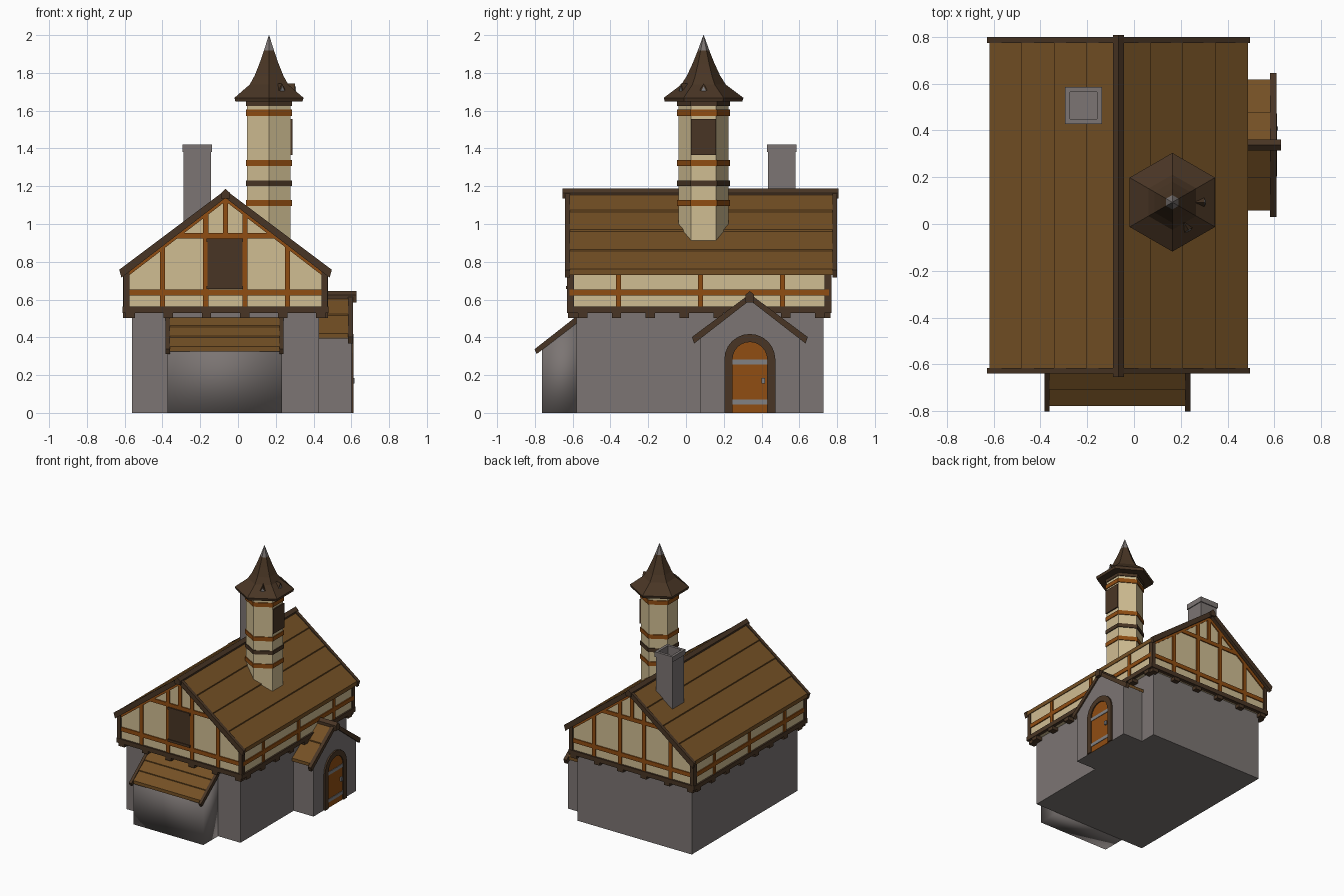
import bpy, bmesh, math

if "Cube" in bpy.data.objects:
    bpy.data.objects.remove(bpy.data.objects["Cube"])

def material(name, r, g, b):
    m = bpy.data.materials.new(name)
    m.diffuse_color = (r, g, b, 1)
    m.use_nodes = True
    m.node_tree.nodes["Principled BSDF"].inputs["Base Color"].default_value = m.diffuse_color
    return m

STONE = material("stone grey", 0.20, 0.178, 0.172)
CREAM = material("cream plaster", 0.63, 0.51, 0.29)
TIMBER = material("orange timber", 0.28, 0.075, 0.006)
DARK = material("dark wood", 0.066, 0.036, 0.018)
ROOF = material("brown shingle", 0.175, 0.08, 0.018)
METAL = material("iron grey", 0.22, 0.22, 0.23)

def finish(name, verts, faces, mat):
    me = bpy.data.meshes.new(name)
    me.from_pydata(verts, [], faces)
    bm = bmesh.new()
    bm.from_mesh(me)
    bmesh.ops.remove_doubles(bm, verts=bm.verts, dist=1e-5)
    bmesh.ops.recalc_face_normals(bm, faces=bm.faces)
    bm.to_mesh(me)
    bm.free()
    me.materials.append(mat)
    ob = bpy.data.objects.new(name, me)
    bpy.context.collection.objects.link(ob)
    return ob

def prism(name, pts, axis, a, b, mat):
    """Extrude a 2D outline along x (points are y,z) or along y (points are x,z)."""
    put = (lambda p, t: (t, p[0], p[1])) if axis == "x" else (lambda p, t: (p[0], t, p[1]))
    n = len(pts)
    verts = [put(p, a) for p in pts] + [put(p, b) for p in pts]
    faces = [list(range(n)), list(range(n, 2 * n))]
    faces += [[i, (i + 1) % n, n + (i + 1) % n, n + i] for i in range(n)]
    return finish(name, verts, faces, mat)

def box(name, x0, x1, y0, y1, z0, z1, mat):
    return prism(name, [(x0, z0), (x1, z0), (x1, z1), (x0, z1)], "y", y0, y1, mat)

def lathe(name, cx, cy, profile, n, turn, mat):
    verts, faces = [], []
    for r, z in profile:
        for k in range(n):
            a = turn + 2 * math.pi * k / n
            verts.append((cx + max(r, 1e-7) * math.cos(a), cy + max(r, 1e-7) * math.sin(a), z))
    for j in range(len(profile) - 1):
        for k in range(n):
            k2 = (k + 1) % n
            faces.append([j * n + k, j * n + k2, j * n + n + k2, j * n + n + k])
    me = finish(name, verts, faces, mat)
    bm = bmesh.new()
    bm.from_mesh(me.data)
    bmesh.ops.dissolve_degenerate(bm, edges=bm.edges, dist=1e-5)
    bmesh.ops.holes_fill(bm, edges=bm.edges)
    bmesh.ops.recalc_face_normals(bm, faces=bm.faces)
    bm.to_mesh(me.data)
    bm.free()
    return me

def chevron(c, half, top, s, th):
    e = top - s * half
    return [(c - half, e), (c, top), (c + half, e),
            (c + half - 0.012, e - th), (c, top - th), (c - half + 0.012, e - th)]

def courses(half, top, s, n, step):
    """Stepped slope outline from ridge (d=0) outward."""
    out = []
    for i in range(n):
        d0, d1 = half * i / n, half * (i + 1) / n
        out += [(d0, top - s * d0 - step), (d1, top - s * d1)]
    return out

def gable_roof(name, c, half, top, s, n, th, axis, a, b, mat):
    r = courses(half, top, s, n, 0.009)
    pts = [(c - d, z) for d, z in reversed(r)] + [(c + d, z) for d, z in r[1:]]
    e = top - s * half - th
    pts += [(c + half, e), (c, top - th), (c - half, e)]
    prism(name, pts, axis, a, b, mat)

# Stone ground floor
box("stone_base", -0.56, 0.428, -0.58, 0.728, 0, 0.54, STONE)

# Plastered upper storey with gables
RX, RT, RS = -0.066, 1.18, 0.75          # ridge x, roof top, roof slope
under = lambda x: RT - 0.036 - RS * abs(x - RX)
X0, X1, Y0, Y1 = -0.60, 0.468, -0.617, 0.757
prism("upper_storey", [(X0, 0.53), (X1, 0.53), (X1, under(X1)), (RX, under(RX)), (X0, under(X0))],
      "y", Y0, Y1, CREAM)

# Half-timbering on front and back gables
P = 0.008
for side, ya, yb in (("front", Y0 - P, Y0 + 0.01), ("back", Y1 - 0.01, Y1 + P)):
    for x in (-0.40, -0.17, 0.037, 0.262):
        box(side + "_post", x - 0.014, x + 0.014, ya, yb, 0.55, under(x), TIMBER)
    box(side + "_king_post", RX - 0.014, RX + 0.014, ya, yb, 0.94, 1.13, TIMBER)
    box(side + "_rail", X0, X1, ya, yb, 0.622, 0.654, TIMBER)
    box(side + "_collar", RX - 0.28, RX + 0.28, ya, yb, 0.922, 0.952, TIMBER)
    prism(side + "_rafter", chevron(RX, 0.53, RT - 0.03, RS, 0.03), "y", ya, yb, TIMBER)
    box(side + "_sill", X0 - 0.01, X1 + 0.01, ya - 0.006, yb + 0.006, 0.528, 0.562, DARK)
    for x in (X0, X1 - 0.02):
        box(side + "_corner_post", x - 0.005, x + 0.025, ya - 0.004, yb + 0.004, 0.54, under(x + 0.01), DARK)
    for i in range(6):
        x = X0 + 0.03 + i * (X1 - X0 - 0.06) / 5
        box(side + "_joist_end", x - 0.025, x + 0.025, ya if side == "front" else Y1 - 0.05,
            Y0 + 0.05 if side == "front" else yb, 0.502, 0.53, DARK)

# Half-timbering on the long sides
for side, xa, xb in (("left", X0 - P, X0 + 0.01), ("right", X1 - 0.01, X1 + P)):
    for y in (-0.357, 0.077, 0.511):
        box(side + "_post", xa, xb, y - 0.014, y + 0.014, 0.55, 0.75, TIMBER)
    box(side + "_rail", xa, xb, Y0, Y1, 0.622, 0.654, TIMBER)
    box(side + "_sill", xa - 0.004, xb + 0.004, Y0 - 0.01, Y1 + 0.01, 0.528, 0.562, DARK)
    for y in (Y0, Y1 - 0.02):
        box(side + "_corner_post", xa, xb, y - 0.004, y + 0.024, 0.54, 0.74, DARK)
    for i in range(8):
        y = Y0 + 0.07 + i * (Y1 - Y0 - 0.12) / 7
        box(side + "_joist_end", xa if side == "left" else X1 - 0.05,
            X0 + 0.05 if side == "left" else xb, y - 0.025, y + 0.025, 0.502, 0.53, DARK)

# Gable window
box("front_window", -0.162, 0.023, Y0 - 0.012, Y0, 0.66, 0.92, DARK)
for z in (0.655, 0.905):
    box("window_frame", -0.166, 0.027, Y0 - 0.018, Y0, z, z + 0.018, DARK)

# Main roof, barge boards, ridge beam
gable_roof("main_roof", RX, 0.553, RT - 0.003, RS, 4, 0.032, "y", -0.622, 0.785, ROOF)
for y in (-0.64, 0.775):
    prism("barge_board", chevron(RX, 0.563, RT, RS, 0.042), "y", y, y + 0.025, DARK)
prism("ridge_beam", [(RX - 0.023, 1.135), (RX + 0.023, 1.135), (RX + 0.023, 1.165),
                     (RX, 1.187), (RX - 0.023, 1.165)], "y", -0.655, 0.808, DARK)

# Chimney with hollow top
Q = math.sqrt(2)
lathe("chimney", -0.216, 0.507, [(0, 0.85), (0.072 * Q, 0.85), (0.072 * Q, 1.38), (0.079 * Q, 1.38),
      (0.079 * Q, 1.42), (0.058 * Q, 1.42), (0.058 * Q, 1.34), (0, 1.34)], 4, math.pi / 4, STONE)

# Front lean-to
lean = prism("lean_to_wall", [(-0.57, 0), (-0.762, 0), (-0.762, 0.335), (-0.57, 0.485)],
             "x", -0.373, 0.234, STONE)
for p in lean.data.polygons:
    p.use_smooth = True
r = [(-0.57 - d, z) for d, z in courses(0.208, 0.518, 0.80, 3, 0.007)]
prism("lean_to_roof", r + [(-0.778, 0.326), (-0.57, 0.49)], "x", -0.372, 0.233, ROOF)
for x in (-0.383, 0.219):
    prism("lean_to_board", [(-0.575, 0.515), (-0.802, 0.337), (-0.79, 0.312), (-0.575, 0.477)],
          "x", x, x + 0.022, DARK)

# Side porch
PY = 0.338
prism("porch_wall", [(0.077, 0), (0.60, 0), (0.60, 0.415), (PY, 0.605), (0.077, 0.415)],
      "x", 0.40, 0.60, STONE)
gable_roof("porch_roof", PY, 0.28, 0.628, 0.745, 2, 0.025, "x", 0.40, 0.59, ROOF)
prism("porch_barge_board", chevron(PY, 0.307, 0.63, 0.745, 0.034), "x", 0.582, 0.61, DARK)
prism("porch_ridge_beam", [(PY - 0.023, 0.585), (PY + 0.023, 0.585), (PY + 0.023, 0.625),
                           (PY, 0.645), (PY - 0.023, 0.625)], "x", 0.40, 0.628, DARK)

# Arched door with frame, straps and handle
def arch(r, base=0.0):
    return [(PY + r, base)] + [(PY + r * math.cos(math.pi * k / 12), 0.283 + r * math.sin(math.pi * k / 12))
                               for k in range(13)] + [(PY - r, base)]
prism("door", arch(0.10), "x", 0.595, 0.604, TIMBER)
prism("door_frame", arch(0.135) + arch(0.092)[::-1], "x", 0.59, 0.612, DARK)
for z in (0.045, 0.257):
    box("door_strap", 0.60, 0.608, PY - 0.092, PY + 0.092, z, z + 0.025, METAL)
box("door_handle", 0.60, 0.616, PY + 0.062, PY + 0.08, 0.155, 0.185, METAL)

# Hexagonal tower with bands
TX, TY, T = 0.164, 0.093, math.pi / 2
def drum(name, r, z0, z1, mat):
    lathe(name, TX, TY, [(0, z0), (r, z0), (r, z1), (0, z1)], 6, T, mat)
drum("tower_wall", 0.133, 0.84, 1.65, CREAM)
for z in (1.094, 1.306, 1.573):
    drum("tower_timber_band", 0.14, z, z + 0.032, TIMBER)
drum("tower_dark_band", 0.14, 1.201, 1.23, DARK)
drum("tower_top_band", 0.14, 1.626, 1.656, DARK)
box("tower_window", 0.27, 0.289, TY - 0.067, TY + 0.067, 1.365, 1.555, DARK)

# Flared spire, finial and two tiny dormers
lathe("spire", TX, TY, [(0, 1.652), (0.205, 1.648), (0.211, 1.668), (0.118, 1.738),
      (0.088, 1.785), (0.058, 1.85), (0.028, 1.925), (0, 1.925)], 6, T, DARK)
lathe("finial", TX, TY, [(0, 1.905), (0.031, 1.918), (0.001, 2.0)], 6, T, STONE)
for turn in (0, -math.pi / 3):
    for name, w, h, a, b, m in (("spire_dormer", 0.026, 0.05, 0.06, 0.138, DARK),
                                ("dormer_front", 0.017, 0.034, 0.13, 0.142, METAL)):
        d = prism(name, [(-w, 1.695), (w, 1.695), (0, 1.695 + h)], "x", a, b, m)
        d.location = (TX, TY, 0)
        d.rotation_euler = (0, 0, turn)
